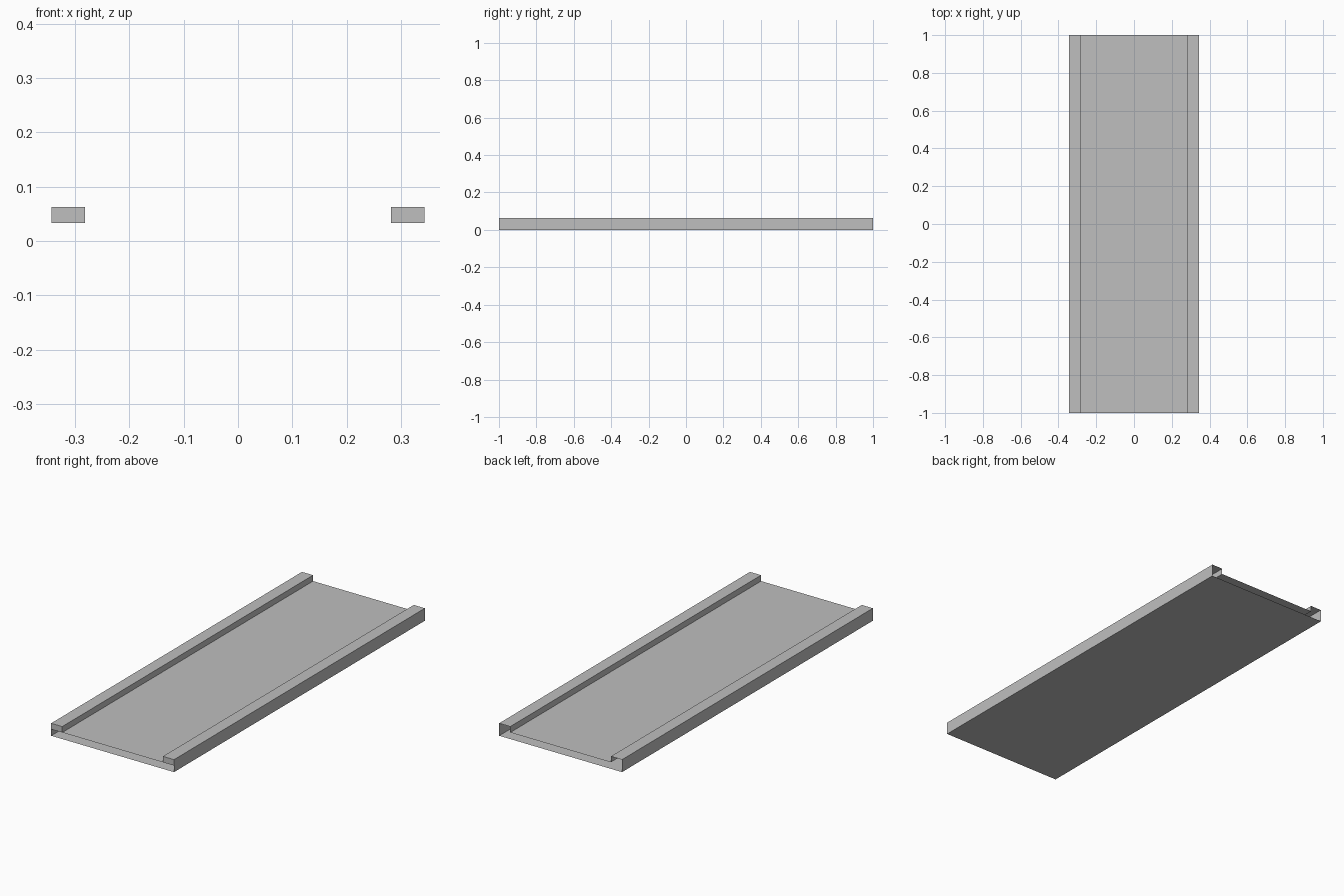
import bpy
import bmesh

cube = bpy.data.objects.get("Cube")
if cube:
    bpy.data.objects.remove(cube, do_unlink=True)

HALF_LENGTH = 1.0
OUTER, INNER = 0.343, 0.281
DECK, TOP = 0.033, 0.063

# One plain grey for everything
grey = bpy.data.materials.new("plain_grey")
grey.use_nodes = True
colour = (0.52, 0.52, 0.52, 1)
grey.diffuse_color = colour
grey.node_tree.nodes["Principled BSDF"].inputs["Base Color"].default_value = colour


def add_object(name, bm):
    mesh = bpy.data.meshes.new(name)
    bm.to_mesh(mesh)
    bm.free()
    mesh.materials.append(grey)
    obj = bpy.data.objects.new(name, mesh)
    bpy.context.collection.objects.link(obj)


# Hollow channel: a mirrored cross-section swept along y, open at both ends
half = [(OUTER, 0), (OUTER, TOP), (INNER, TOP), (INNER, DECK)]
profile = half + [(-x, z) for x, z in reversed(half)]
bm = bmesh.new()
front, back = [[bm.verts.new((x, y, z)) for x, z in profile]
               for y in (-HALF_LENGTH, HALF_LENGTH)]
for i in range(len(profile)):
    j = (i + 1) % len(profile)
    bm.faces.new((front[i], back[i], back[j], front[j]))
if bm.faces[:] and sum(f.calc_center_median().dot(f.normal) for f in bm.faces) == 0:
    bm.normal_update()
add_object("channel_shell", bm)

# Small plates closing the raised rails at the front
for name, side in (("left_rail_cap", 1), ("right_rail_cap", -1)):
    bm = bmesh.new()
    corners = [(INNER, DECK), (OUTER, DECK), (OUTER, TOP), (INNER, TOP)]
    cap = bm.faces.new([bm.verts.new((side * x, -HALF_LENGTH, z)) for x, z in corners])
    cap.normal_update()
    if cap.normal.y > 0:
        cap.normal_flip()
    add_object(name, bm)
